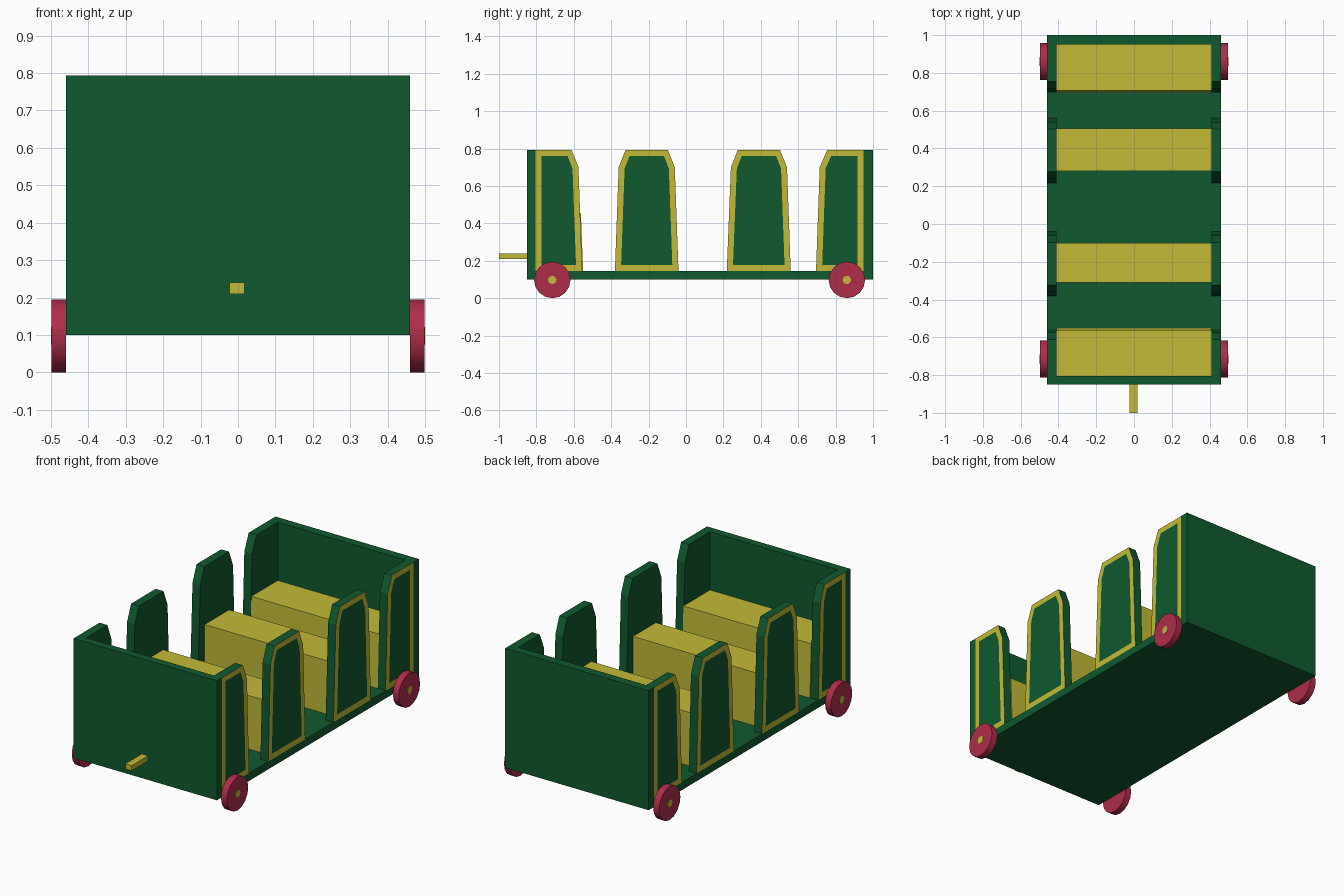
import bpy, bmesh, math
from mathutils import Matrix

if "Cube" in bpy.data.objects:
    bpy.data.objects.remove(bpy.data.objects["Cube"])


def material(name, rgb):
    m = bpy.data.materials.new(name)
    m.diffuse_color = (*rgb, 1)
    m.use_nodes = True
    m.node_tree.nodes["Principled BSDF"].inputs["Base Color"].default_value = m.diffuse_color
    return m


GREEN = material("dark green", (0.005, 0.100, 0.029))
YELLOW = material("mustard yellow", (0.54, 0.49, 0.038))
RED = material("crimson", (0.43, 0.026, 0.07))


def finish(name, bm, *mats):
    me = bpy.data.meshes.new(name)
    bm.to_mesh(me)
    bm.free()
    for m in mats:
        me.materials.append(m)
    ob = bpy.data.objects.new(name, me)
    bpy.context.collection.objects.link(ob)
    return ob


def prism(profile, x0, x1):
    """Extrude a (y, z) profile from x0 to x1."""
    bm = bmesh.new()
    face = bm.faces.new([bm.verts.new((x0, y, z)) for y, z in profile])
    ext = bmesh.ops.extrude_face_region(bm, geom=[face])
    for v in ext["geom"]:
        if isinstance(v, bmesh.types.BMVert):
            v.co.x = x1
    bmesh.ops.recalc_face_normals(bm, faces=bm.faces[:])
    return bm


def rect(y0, y1, z0, z1):
    return [(y0, z0), (y1, z0), (y1, z1), (y0, z1)]


FLOOR, TOP, HALF, INNER = 0.145, 0.793, 0.46, 0.41

# Floor and end walls
finish("floor", prism(rect(-0.805, 0.95, 0.10, FLOOR), -HALF, HALF), GREEN)
finish("front_wall", prism(rect(-0.85, -0.805, 0.10, TOP), -HALF, HALF), GREEN)
finish("back_wall", prism(rect(0.95, 1.0, 0.10, TOP), -HALF, HALF), GREEN)

# Bench seats; the end ones have a slightly leaning front
SEAT = 0.455
benches = [
    [(-0.805, FLOOR), (-0.55, FLOOR), (-0.562, SEAT), (-0.805, SEAT)],
    rect(-0.31, -0.10, FLOOR, SEAT),
    rect(0.28, 0.505, FLOOR, SEAT),
    [(0.695, FLOOR), (0.95, FLOOR), (0.95, SEAT), (0.708, SEAT)],
]
for i, p in enumerate(benches):
    finish(f"seat_{i + 1}", prism(p, -INNER, INNER), YELLOW)

# Tapered side panels with a yellow border round a green field
panels = [
    [(-0.805, FLOOR), (-0.555, FLOOR), (-0.575, 0.70), (-0.612, TOP), (-0.805, TOP)],
    [(-0.38, FLOOR), (-0.04, FLOOR), (-0.06, 0.70), (-0.097, TOP), (-0.323, TOP), (-0.36, 0.70)],
    [(0.218, FLOOR), (0.56, FLOOR), (0.54, 0.70), (0.503, TOP), (0.277, TOP), (0.24, 0.70)],
    [(0.695, FLOOR), (0.95, FLOOR), (0.95, TOP), (0.755, TOP), (0.715, 0.70)],
]
for i, p in enumerate(panels):
    for side, label in ((1, "right"), (-1, "left")):
        bm = prism(p, side * INNER, side * HALF)
        outer = [f for f in bm.faces if f.normal.x * side > 0.9]
        rim = bmesh.ops.inset_region(bm, faces=outer, thickness=0.032, use_even_offset=True)
        for f in rim["faces"]:
            f.material_index = 1
        finish(f"{label}_panel_{i + 1}", bm, GREEN, YELLOW)


def disc(name, x, y, z, r, depth, sides, mat):
    bm = bmesh.new()
    m = Matrix.Translation((x, y, z)) @ Matrix.Rotation(math.pi / 2, 4, "Y")
    bmesh.ops.create_cone(bm, cap_ends=True, segments=sides, radius1=r, radius2=r,
                          depth=depth, matrix=m)
    ob = finish(name, bm, mat)
    bpy.context.view_layer.objects.active = ob
    ob.select_set(True)
    bpy.ops.object.shade_smooth_by_angle(angle=math.radians(40))
    ob.select_set(False)


# Wheels with small hub plates
R = 0.0975
for y, end in ((-0.715, "front"), (0.86, "back")):
    for side, label in ((1, "right"), (-1, "left")):
        disc(f"{end}_{label}_wheel", side * 0.479, y, R, R, 0.038, 16, RED)
        disc(f"{end}_{label}_hub", side * 0.498, y, R, 0.023, 0.004, 8, YELLOW)

# Tow bar
finish("tow_bar", prism(rect(-1.0, -0.85, 0.21, 0.24), -0.023, 0.018), YELLOW)
